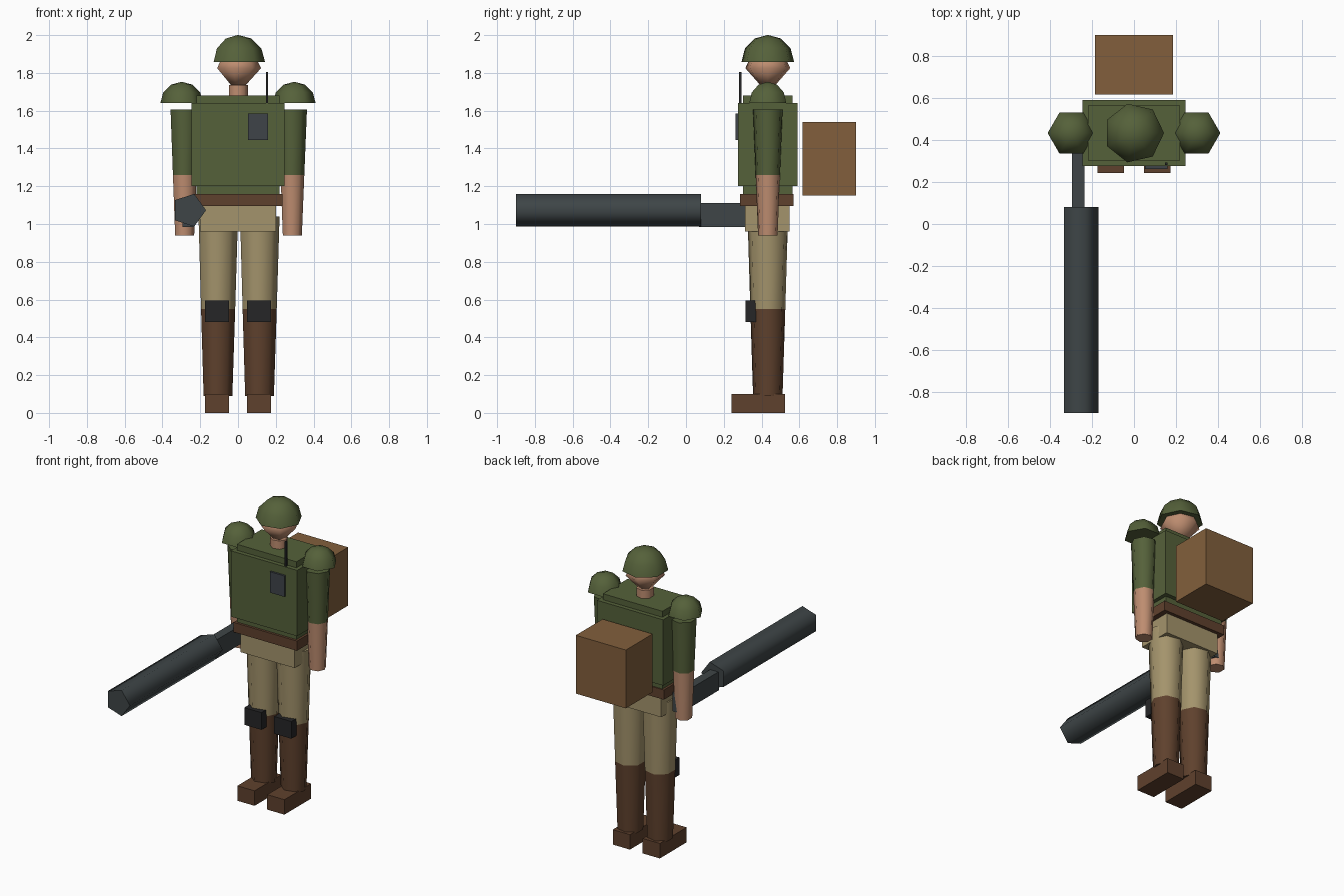
import bpy, bmesh, math
from mathutils import Matrix, Vector

cube = bpy.data.objects.get("Cube")
if cube:
    bpy.data.objects.remove(cube, do_unlink=True)

MID_Y = 0.433  # body centre line


def material(name, r, g, b):
    """Flat material from 8-bit display values, stored as linear."""
    lin = [((c / 255 + 0.055) / 1.055) ** 2.4 for c in (r, g, b)] + [1.0]
    m = bpy.data.materials.new(name)
    m.use_nodes = True
    m.diffuse_color = lin
    bsdf = next(n for n in m.node_tree.nodes if n.type == 'BSDF_PRINCIPLED')
    bsdf.inputs["Base Color"].default_value = lin
    return m


GREEN = material("olive_green", 85, 97, 58)
SKIN = material("skin", 190, 141, 112)
KHAKI = material("khaki", 164, 148, 108)
BROWN = material("boot_brown", 95, 65, 45)
PACK = material("pack_tan", 130, 95, 60)
METAL = material("gun_metal", 62, 69, 71)
BLACK = material("black", 38, 38, 39)
SLATE = material("slate", 62, 67, 73)


def finish(name, bm, *mats):
    bmesh.ops.recalc_face_normals(bm, faces=bm.faces)
    mesh = bpy.data.meshes.new(name)
    bm.to_mesh(mesh)
    bm.free()
    for m in mats:
        mesh.materials.append(m)
    ob = bpy.data.objects.new(name, mesh)
    bpy.context.collection.objects.link(ob)
    return ob


def box(name, mat, x, y, z):
    """Box from (min, max) ranges."""
    bm = bmesh.new()
    bmesh.ops.create_cube(bm, size=1)
    for v in bm.verts:
        v.co = Vector([r[0] if c < 0 else r[1] for c, r in zip(v.co, (x, y, z))])
    return finish(name, bm, mat)


def lathe(name, sides, profile, origin, *mats, turn=None):
    """Faceted revolve of (radius, height) points; caps flat, sides smooth.
    Each material covers the bands up from the bottom, the last one the rest."""
    bm = bmesh.new()
    rings = []
    for r, h in profile:
        n = sides if r > 0 else 1
        rings.append([bm.verts.new((r * math.cos(math.tau * i / sides),
                                    r * math.sin(math.tau * i / sides), h))
                      for i in range(n)])
    for band, (a, b) in enumerate(zip(rings, rings[1:])):
        for i in range(sides):
            quad = [a[i % len(a)], a[(i + 1) % len(a)],
                    b[(i + 1) % len(b)], b[i % len(b)]]
            f = bm.faces.new(list(dict.fromkeys(quad)))
            f.smooth = True
            f.material_index = min(band, len(mats) - 1)
    for ring, index in ((rings[0], 0), (rings[-1], len(mats) - 1)):
        if len(ring) > 2:
            bm.faces.new(ring).material_index = index
    if turn:
        bm.transform(turn)
    bm.transform(Matrix.Translation(origin))
    return finish(name, bm, *mats)


def dome(name, sides, radius, origin):
    steps = [math.radians(a) for a in (0, 30, 60)]
    pts = [(radius * math.cos(a), radius * math.sin(a)) for a in steps]
    return lathe(name, sides, pts + [(0, radius)], origin, GREEN)


# Head
dome("helmet", 7, 0.143, (0, MID_Y, 1.858))
lathe("head", 7, [(0, 1.69), (0.122, 1.825), (0.1, 1.87), (0, 1.93)],
      (0, MID_Y, 0), SKIN)
lathe("neck", 7, [(0.054, 1.64), (0.054, 1.735)], (0, MID_Y, 0), SKIN)

# Torso
box("torso", GREEN, (-0.22, 0.22), (0.303, 0.563), (1.14, 1.68))
box("vest", GREEN, (-0.245, 0.245), (0.275, 0.591), (1.2, 1.64))
box("belt", BROWN, (-0.235, 0.235), (0.287, 0.57), (1.095, 1.16))
box("pelvis", KHAKI, (-0.2, 0.2), (0.313, 0.548), (0.96, 1.11))

# Equipment
box("backpack", PACK, (-0.185, 0.185), (0.617, 0.9), (1.15, 1.54))
box("radio", SLATE, (0.053, 0.16), (0.262, 0.29), (1.445, 1.585))
box("antenna", BLACK, (0.148, 0.16), (0.281, 0.293), (1.56, 1.805))

# Limbs
for side, s in (("left", 1), ("right", -1)):
    lathe(side + "_leg", 7, [(0.08, 0.09), (0.095, 0.55), (0.11, 1.04)],
          (s * 0.11, MID_Y, 0), BROWN, KHAKI)
    lathe(side + "_arm", 7, [(0.053, 0.94), (0.066, 1.26), (0.08, 1.605)],
          (s * 0.285, MID_Y, 0), SKIN, GREEN)
    dome(side + "_shoulder_pad", 6, 0.113, (s * 0.298, MID_Y, 1.64))
    span = sorted((s * 0.047, s * 0.174))
    box(side + "_shoe", BROWN, span, (0.242, 0.525), (0, 0.1))
    box(side + "_knee_pad", BLACK, span, (0.315, 0.37), (0.48, 0.595))

# Gun
lathe("gun_barrel", 5, [(0.091, -0.08), (0.091, 0.9)], (-0.26, 0, 1.073), METAL,
      turn=Matrix.Rotation(math.radians(90), 4, 'X'))
box("gun_receiver", METAL, (-0.295, -0.235), (0.07, 0.48), (0.985, 1.11))
